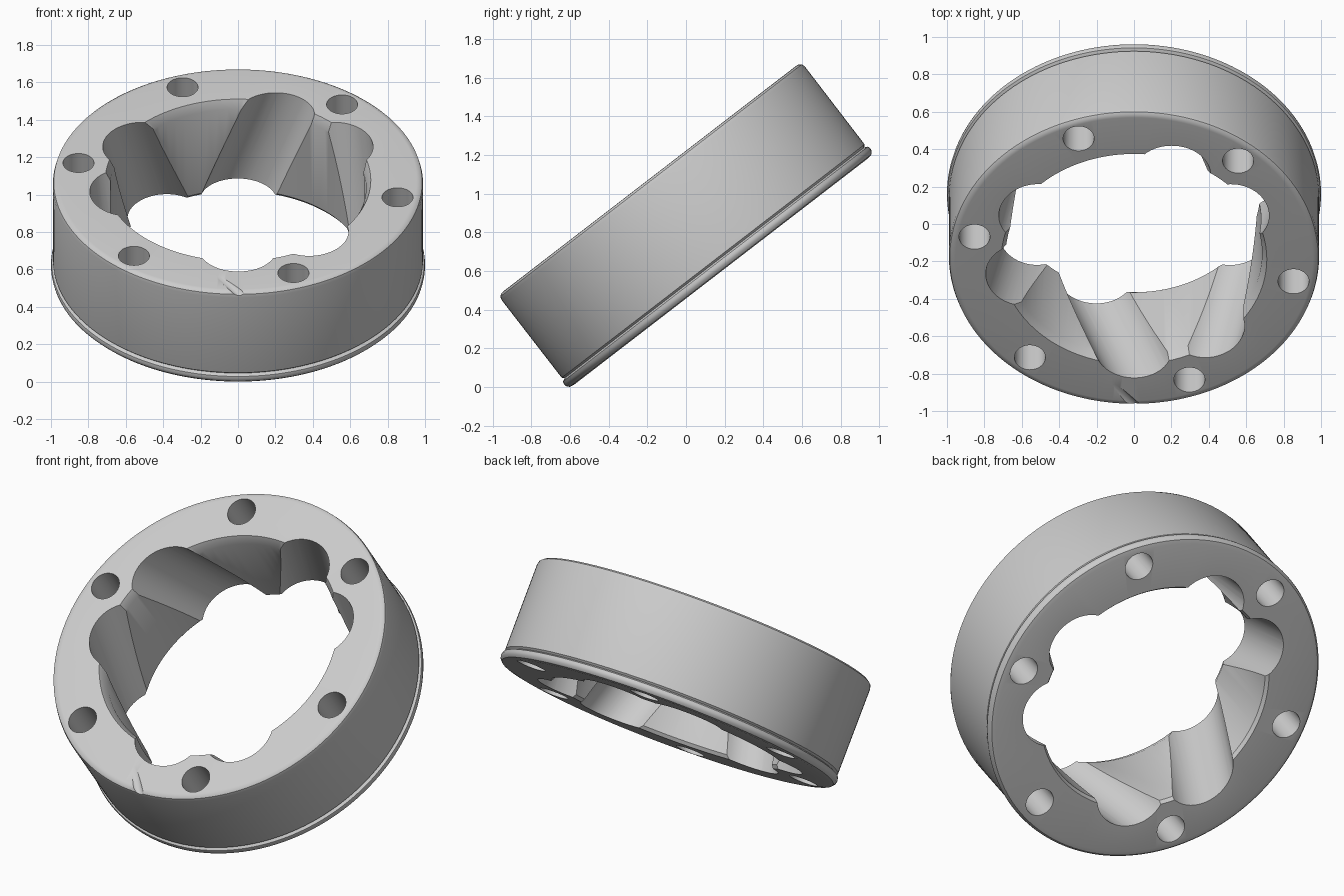
import bpy, bmesh, math
from mathutils import Vector, Matrix

if "Cube" in bpy.data.objects:
    bpy.data.objects.remove(bpy.data.objects["Cube"])

TILT = math.radians(37.6)
H = 0.303            # half thickness of the ring
SEG = 160

steel = bpy.data.materials.new("steel_grey")
steel.diffuse_color = (0.6, 0.6, 0.6, 1)
steel.use_nodes = True
steel.node_tree.nodes["Principled BSDF"].inputs["Base Color"].default_value = steel.diffuse_color

# Ring body: closed (radius, height) section, with rounded rims and a lip at the base
profile = [(0.675, -H + 0.02), (0.69, -H), (0.96, -H), (0.985, -H + 0.005),
           (0.997, -H + 0.018), (1.0, -H + 0.033), (0.996, -H + 0.048),
           (0.978, -0.246), (0.989, -0.235), (0.99, H - 0.03),
           (0.985, H - 0.012), (0.972, H - 0.002), (0.955, H),
           (0.71, H), (0.685, H - 0.05)]
bm = bmesh.new()
rings = []
for i in range(SEG):
    a = 2 * math.pi * i / SEG
    rings.append([bm.verts.new((r * math.cos(a), r * math.sin(a), z)) for r, z in profile])
n = len(profile)
for i in range(SEG):
    p, q = rings[i], rings[(i + 1) % SEG]
    for j in range(n):
        k = (j + 1) % n
        bm.faces.new((p[j], q[j], q[k], p[k]))
bmesh.ops.recalc_face_normals(bm, faces=bm.faces)
mesh = bpy.data.meshes.new("joint_ring")
bm.to_mesh(mesh)
bm.free()
ring = bpy.data.objects.new("joint_ring", mesh)
bpy.context.collection.objects.link(ring)
mesh.materials.append(steel)


def cut_cylinder(name, start, end, radius, sides=48):
    """Subtract a cylinder running from start to end."""
    start, end = Vector(start), Vector(end)
    axis = end - start
    b = bmesh.new()
    m = Matrix.Translation((start + end) / 2) @ axis.to_track_quat('Z', 'Y').to_matrix().to_4x4()
    bmesh.ops.create_cone(b, cap_ends=True, segments=sides, radius1=radius,
                          radius2=radius, depth=axis.length, matrix=m)
    me = bpy.data.meshes.new(name)
    b.to_mesh(me)
    b.free()
    me.materials.append(steel)
    cutter = bpy.data.objects.new(name, me)
    bpy.context.collection.objects.link(cutter)
    cutter.hide_render = True
    mod = ring.modifiers.new(name, 'BOOLEAN')
    mod.operation = 'DIFFERENCE'
    mod.solver = 'EXACT'
    mod.object = cutter
    bpy.context.view_layer.objects.active = ring
    bpy.ops.object.modifier_apply(modifier=name)
    bpy.data.objects.remove(cutter)


for k in range(6):
    # Ball grooves lean alternately left and right around the bore
    a = math.radians(80 + 60 * k)
    radial = Vector((math.cos(a), math.sin(a), 0))
    tangent = Vector((-math.sin(a), math.cos(a), 0))
    lean = -0.34 if k % 2 == 0 else 0.34
    axis = Vector((0, 0, 1)) + tangent * lean
    mid = radial * 0.597
    cut_cylinder("groove_cutter", mid - axis * 0.5, mid + axis * 0.5, 0.195, 64)
    # Bolt holes midway between the grooves
    h = math.radians(50 + 60 * k)
    x, y = 0.866 * math.cos(h), 0.866 * math.sin(h)
    cut_cylinder("bolt_hole_cutter", (x, y, -0.5), (x, y, 0.5), 0.083)

# Small alignment nick on the front rim
cut_cylinder("nick_cutter", (-0.12, -0.83, H + 0.03), (0.03, -1.02, H + 0.005), 0.028, 24)

# Tilt the ring and stand it on the ground
ring.data.transform(Matrix.Rotation(TILT, 4, 'X'))
co = [v.co for v in ring.data.vertices]
ymid = (min(c.y for c in co) + max(c.y for c in co)) / 2
ring.data.transform(Matrix.Translation((0, -ymid, -min(c.z for c in co))))

bpy.ops.object.select_all(action='DESELECT')
ring.select_set(True)
bpy.context.view_layer.objects.active = ring
bpy.ops.object.shade_smooth_by_angle(angle=math.radians(32))
